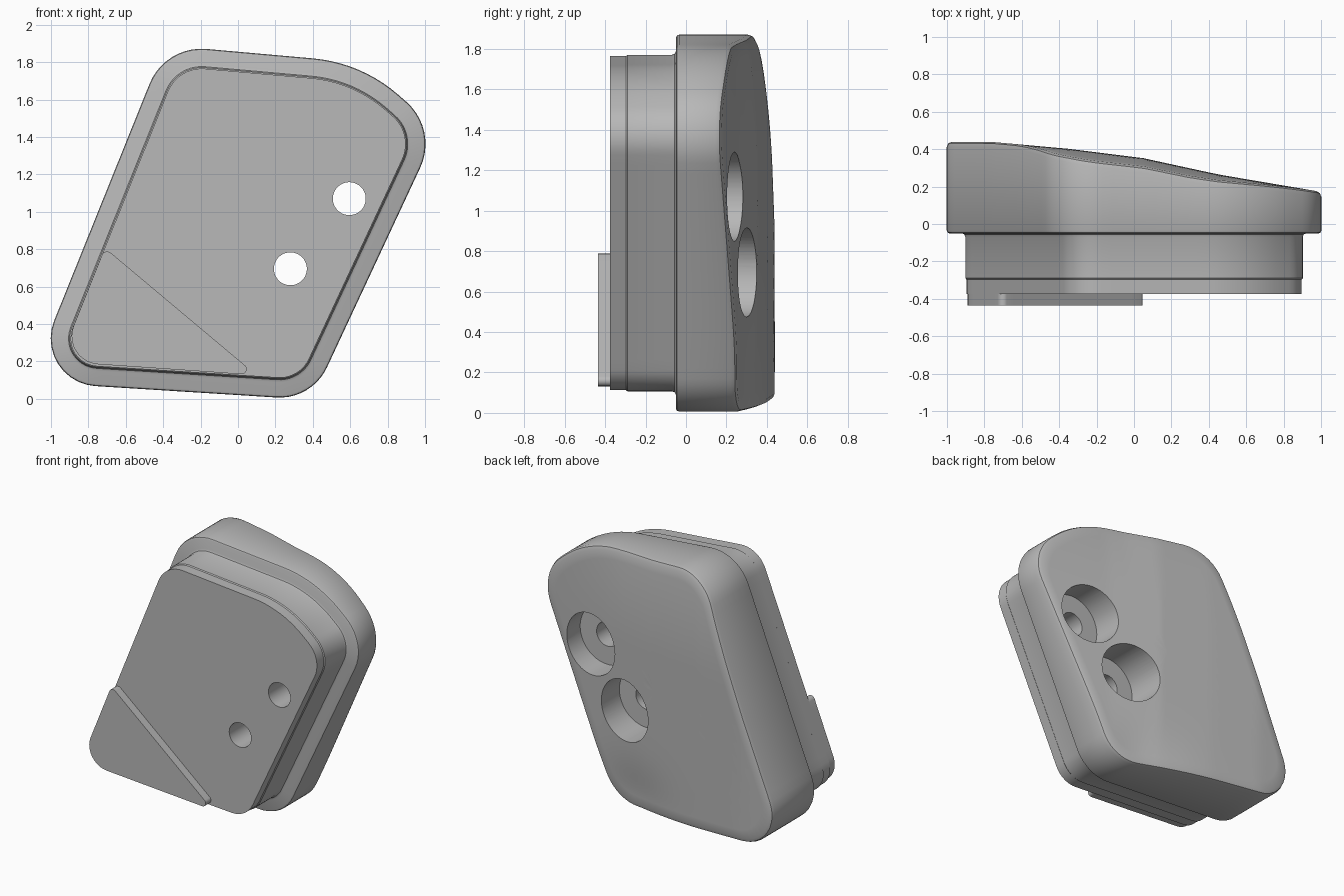
import bpy, bmesh, math
from mathutils import Vector

cube = bpy.data.objects.get("Cube")
if cube:
    bpy.data.objects.remove(cube, do_unlink=True)

grey = bpy.data.materials.new("plain grey")
grey.use_nodes = True
colour = (0.48, 0.48, 0.48, 1)
grey.diffuse_color = colour
grey.node_tree.nodes["Principled BSDF"].inputs["Base Color"].default_value = colour


def rounded_polygon(corners, step=0.06, arc_steps=10):
    """Outline in (x, z) from (x, z, radius) corners, with straights subdivided."""
    arcs = []
    n = len(corners)
    for i, (x, z, r) in enumerate(corners):
        p = Vector((x, z))
        a = (Vector(corners[i - 1][:2]) - p).normalized()
        b = (Vector(corners[(i + 1) % n][:2]) - p).normalized()
        half = a.angle(b) / 2
        centre = p + (a + b).normalized() * (r / math.sin(half))
        start = p + a * (r / math.tan(half)) - centre
        end = p + b * (r / math.tan(half)) - centre
        turn = math.pi - 2 * half
        arcs.append([centre + (start * math.sin((1 - k / arc_steps) * turn)
                               + end * math.sin(k / arc_steps * turn)) / math.sin(turn)
                     for k in range(arc_steps + 1)])
    points = []
    for i, arc in enumerate(arcs):
        points += arc
        nxt = arcs[(i + 1) % n][0]
        count = max(1, round((nxt - arc[-1]).length / step))
        points += [arc[-1].lerp(nxt, k / count) for k in range(1, count)]
    return points


def inset(points, distance):
    """Move a clockwise outline inwards along its normals."""
    result = []
    for i, p in enumerate(points):
        t = (points[(i + 1) % len(points)] - points[i - 1]).normalized()
        result.append(p + Vector((t.y, -t.x)) * distance)
    return result


def back_depth(x, z):
    """Height of the sloping, gently bowed back surface."""
    profile = [(-1.1, 0.44), (-0.75, 0.438), (-0.35, 0.402), (0.05, 0.352),
               (0.45, 0.265), (1.1, 0.155)]
    y = profile[-1][1]
    for (x0, y0), (x1, y1) in zip(profile, profile[1:]):
        if x <= x1:
            y = y0 + (y1 - y0) * (x - x0) / (x1 - x0)
            break
    fade = min(1, max(0, (1 - x) / 0.7))
    y -= 0.05 * fade * max(0, (z - 1.2) / 0.67) ** 2
    y -= 0.035 * math.exp(-((x - 0.2) / 0.3) ** 2 - ((z - 0.05) / 0.25) ** 2)
    return y


def finish(bm, name):
    bmesh.ops.recalc_face_normals(bm, faces=bm.faces)
    mesh = bpy.data.meshes.new(name)
    bm.to_mesh(mesh)
    bm.free()
    mesh.materials.append(grey)
    ob = bpy.data.objects.new(name, mesh)
    bpy.context.collection.objects.link(ob)
    return ob


def activate(ob):
    bpy.ops.object.select_all(action='DESELECT')
    ob.select_set(True)
    bpy.context.view_layer.objects.active = ob


def ring(bm, points, depth):
    return [bm.verts.new((p.x, depth(p.x, p.y) if callable(depth) else depth, p.y))
            for p in points]


def loft(bm, rings):
    for a, b in zip(rings, rings[1:]):
        for i in range(len(a)):
            j = (i + 1) % len(a)
            bm.faces.new((a[i], a[j], b[j], b[i]))


# Main body: front plug, flange lip, side wall and bowed back
outline = rounded_polygon([(-0.39, 1.89, 0.30), (0.66, 1.797, 0.80), (1.07, 1.44, 0.30),
                           (0.395, -0.005, 0.28), (-1.115, 0.09, 0.255)])
bm = bmesh.new()
sections = [(0.106, -0.375), (0.106, -0.297), (0.10, -0.29), (0.10, -0.07),
            (0.095, -0.056), (0.082, -0.05), (0.014, -0.05), (0.004, -0.045), (0, -0.034)]
rings = [ring(bm, inset(outline, d), y) for d, y in sections]
for d, drop in [(0, 0.028), (0.008, 0.008), (0.028, 0)]:
    rings.append(ring(bm, inset(outline, d), lambda x, z, k=drop: back_depth(x, z) - k))
middle = Vector((0, 0.93))
edge = inset(outline, 0.028)
steps = 16
for k in range(1, steps):
    rings.append(ring(bm, [p.lerp(middle, k / steps) for p in edge], back_depth))
loft(bm, rings)
bm.faces.new(rings[0])
hub = bm.verts.new((middle.x, back_depth(*middle), middle.y))
last = rings[-1]
for i in range(len(last)):
    bm.faces.new((last[i], last[(i + 1) % len(last)], hub))
body = finish(bm, "body")

# Two counterbored bolt holes
for x, z in [(0.595, 1.07), (0.28, 0.695)]:
    for radius, y0, y1 in [(0.22, 0.05, 0.7), (0.088, -0.6, 0.3)]:
        bpy.ops.mesh.primitive_cylinder_add(vertices=64, radius=radius, depth=y1 - y0,
                                            location=(x, (y0 + y1) / 2, z),
                                            rotation=(math.pi / 2, 0, 0))
        cutter = bpy.context.object
        cutter.name = "hole_cutter"
        cutter.hide_render = True
        cutter.data.materials.append(grey)
        activate(body)
        mod = body.modifiers.new("hole", 'BOOLEAN')
        mod.operation = 'DIFFERENCE'
        mod.solver = 'EXACT'
        mod.object = cutter
        bpy.ops.object.modifier_apply(modifier=mod.name)
        bpy.data.objects.remove(cutter, do_unlink=True)

# Raised triangular pad on the front
pad = rounded_polygon([(-0.712, 0.807, 0.03), (0.10, 0.126, 0.027), (-0.955, 0.199, 0.15)])
bm = bmesh.new()
front, back = ring(bm, pad, -0.436), ring(bm, pad, -0.365)
loft(bm, [front, back])
bm.faces.new(front)
bm.faces.new(back)
triangular_pad = finish(bm, "triangular_pad")

for ob in (body, triangular_pad):
    activate(ob)
    bpy.ops.object.shade_smooth_by_angle(angle=math.radians(30))
